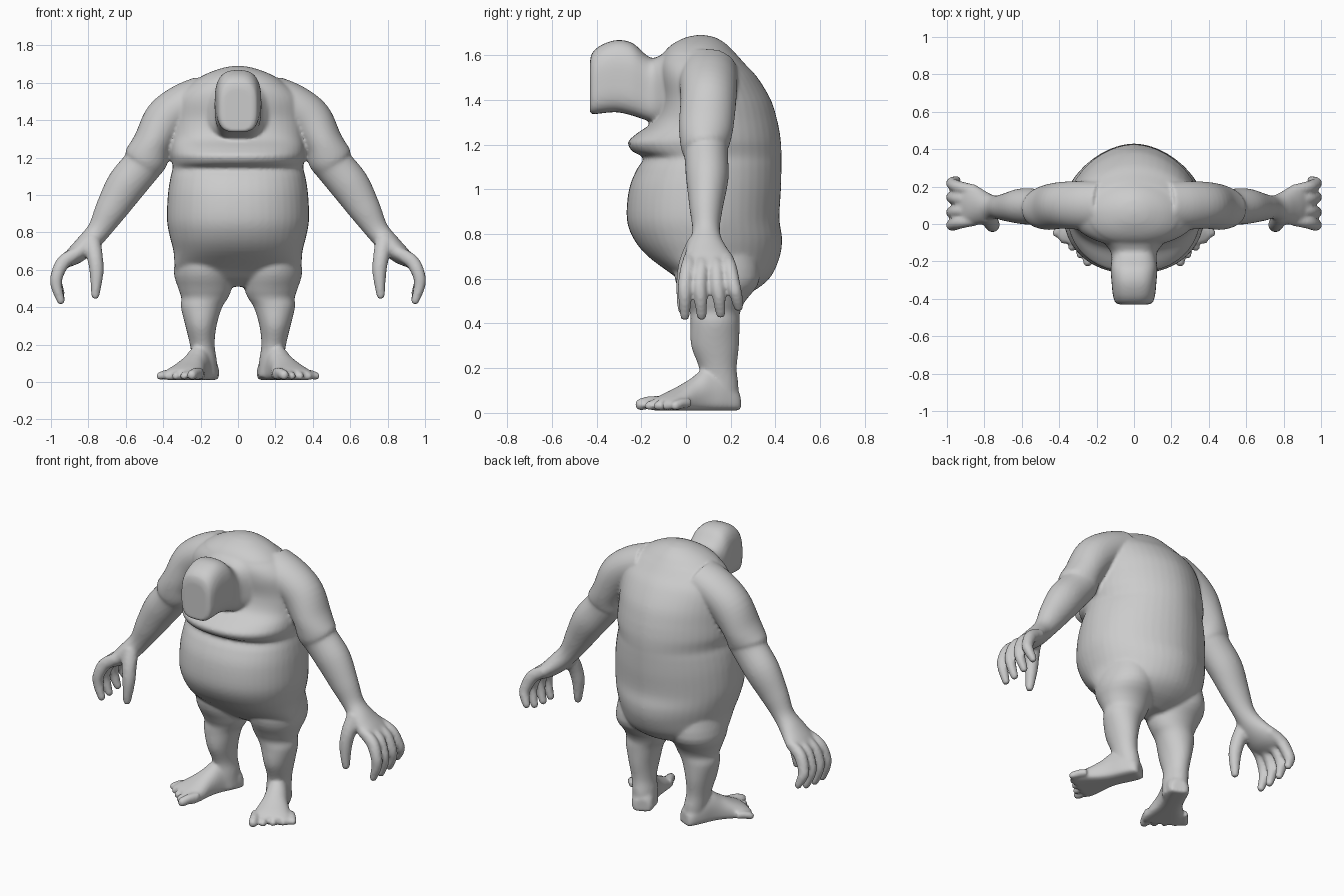
import bpy, bmesh
from math import sin, cos, pi, radians
from mathutils import Vector as V

if "Cube" in bpy.data.objects:
    bpy.data.objects.remove(bpy.data.objects["Cube"])

bm = bmesh.new()


def spline(rows, n=5):
    """Catmull-Rom interpolation through rows of numbers."""
    out = []
    for i in range(len(rows) - 1):
        p = [rows[max(0, min(len(rows) - 1, i + k))] for k in (-1, 0, 1, 2)]
        for j in range(n):
            t = j / n
            out.append([b + .5 * t * (c - a + t * (2 * a - 5 * b + 4 * c - d + t * (3 * (b - c) + d - a)))
                        for a, b, c, d in zip(*p)])
    return out + [list(rows[-1])]


def ring(c, ax, ay, rx, front, back, ef=2.0, eb=2.0, n=48):
    """Superellipse section with separate depth on the -ay and +ay sides."""
    pts = []
    for i in range(n):
        a = 2 * pi * i / n
        co, si = cos(a), sin(a)
        e, r = (eb, back) if si > 0 else (ef, front)
        x = abs(co) ** (2 / e) * (1 if co > 0 else -1)
        y = abs(si) ** (2 / e) * (1 if si > 0 else -1)
        pts.append(c + ax * rx * x + ay * r * y)
    return pts


def loft(rings):
    loops = [[bm.verts.new(p) for p in r] for r in rings]
    faces = [bm.faces.new(loops[0]), bm.faces.new(loops[-1])]
    n = len(loops[0])
    for a, b in zip(loops, loops[1:]):
        for i in range(n):
            faces.append(bm.faces.new((a[i], a[(i + 1) % n], b[(i + 1) % n], b[i])))
    bmesh.ops.recalc_face_normals(bm, faces=faces)


def limb(rows, side, up=V((0, 1, 0)), n=24):
    """Tube through rows of (x, y, z, radius across, radius along up), mirrored by side."""
    rows = spline(rows)
    pts = [V((r[0] * side, r[1], r[2])) for r in rows]
    rings = []
    for i, r in enumerate(rows):
        t = pts[min(i + 1, len(pts) - 1)] - pts[max(i - 1, 0)]
        ax = t.cross(up).normalized()
        ay = ax.cross(t).normalized()
        rings.append(ring(pts[i], ax, ay, r[3], r[4], r[4], n=n))
    # rounded tip
    t.normalize()
    for k in (.6, .95):
        q = (1 - k * k) ** .5
        rings.append(ring(pts[-1] + t * r[3] * k, ax, ay, r[3] * q, r[4] * q, r[4] * q, n=n))
    loft(rings)


X, Y, Z = V((1, 0, 0)), V((0, 1, 0)), V((0, 0, 1))

# torso: z, half width, front y, back y
torso = [(.51, .15, .08, .22), (.55, .29, .02, .31), (.61, .335, -.05, .38), (.7, .345, -.17, .42),
         (.78, .365, -.235, .43), (.87, .38, -.265, .418), (1.0, .375, -.255, .425), (1.09, .362, -.22, .427),
         (1.14, .35, -.19, .427), (1.17, .352, -.24, .427), (1.21, .36, -.26, .425), (1.25, .36, -.22, .42),
         (1.31, .355, -.14, .408), (1.4, .35, -.11, .38), (1.5, .34, -.12, .32), (1.56, .3, -.12, .265),
         (1.61, .235, -.1, .22), (1.65, .165, -.06, .18), (1.68, .08, 0, .13), (1.69, .02, .05, .08)]
rings = []
for z, w, f, b in spline(torso, 4):
    cy = .08 if z < 1.6 else (f + b) / 2
    rings.append(ring(V((0, cy, z)), X, Y, w, cy - f, b - cy, 2.25, 1.85))
loft(rings)

# head and neck: y, half width, low z, high z
head = [(-.43, .08, 1.345, 1.57), (-.42, .1, 1.335, 1.61), (-.38, .113, 1.34, 1.645), (-.31, .12, 1.345, 1.668),
        (-.24, .125, 1.33, 1.655), (-.18, .12, 1.31, 1.603), (-.14, .13, 1.3, 1.588), (-.06, .19, 1.3, 1.63),
        (.04, .22, 1.3, 1.65)]
rings = []
for y, w, lo, hi in spline(head, 4):
    h = (hi - lo) / 2
    rings.append(ring(V((0, y, lo + h)), X, Z, w, h, h, 3.6, 2.8))
loft(rings)

for s in (1, -1):
    # arm and palm
    limb([(.18, .1, 1.53, .11, .13), (.29, .1, 1.48, .115, .13), (.385, .1, 1.40, .12, .125),
          (.455, .09, 1.28, .105, .122), (.49, .085, 1.2, .117, .11), (.515, .09, 1.155, .106, .098),
          (.6, .095, 1.05, .105, .095), (.68, .09, .92, .085, .075), (.745, .09, .81, .062, .062),
          (.81, .09, .735, .058, .09), (.87, .1, .68, .05, .112), (.92, .1, .645, .035, .115)], s, n=36)
    # fingers: base y, mid y, tip y, drop
    for y0, y1, y2, dz in ((.02, -.005, -.005, 0), (.075, .062, .07, 0), (.13, .14, .155, .01), (.18, .212, .235, .04)):
        limb([(.85, y0, .695, .033, .03), (.93, (y0 + y1) / 2, .645, .038, .033), (.968, y1, .57, .034, .032),
              (.97, (y1 + y2) / 2, .51 + dz / 2, .031, .029), (.947, y2, .435 + dz, .022, .023)], s, n=16)
    # thumb
    limb([(.785, .05, .76, .05, .045), (.765, .01, .67, .043, .042), (.756, -.008, .58, .037, .036),
          (.763, -.015, .465, .023, .024)], s, n=16)

    # leg: z, centre x, centre y, half width, half depth
    leg = [(.78, .18, .12, .13, .18), (.6, .185, .14, .158, .19), (.5, .177, .13, .142, .135),
           (.45, .178, .13, .125, .112), (.4, .195, .13, .11, .11), (.3, .198, .13, .083, .107),
           (.2, .191, .143, .066, .084), (.12, .18, .15, .066, .085), (.03, .172, .155, .065, .08)]
    loft([ring(V((s * x, y, z)), X, Y, w, d, d) for z, x, y, w, d in spline(leg, 4)])

    # foot: distance from heel, half width, height
    a = radians(25)
    d, p = V((s * sin(a), -cos(a), 0)), V((-s * cos(a), -sin(a), 0))
    heel = V((s * .165, .19, .01))
    foot = [(-.045, .045, .08), (-.02, .062, .12), (.05, .068, .18), (.12, .068, .185), (.18, .077, .145),
            (.25, .1, .105), (.31, .117, .075), (.345, .112, .055)]
    loft([ring(heel + d * u + Z * h * .35, p, Z, w, h * .35, h * .65, 4, 2) for u, w, h in spline(foot, 4)])

    # toes
    for i in range(5):
        v = .092 - .049 * i
        r = .027 if i == 0 else .0215
        base = heel + p * v + d * (.29 - .012 * i) + Z * r
        tip = base + d * (.1 - .005 * i) - p * .006 * i
        rows = [(q.x * s, q.y, q.z + lift, r, r * 1.05)
                for q, lift in ((base, .012), (base.lerp(tip, .6), .01), (tip, 0))]
        limb(rows, s, up=Z, n=14)

# fuse the parts into one smooth skin
mesh = bpy.data.meshes.new("creature_body")
bm.to_mesh(mesh)
bm.free()
body = bpy.data.objects.new("creature_body", mesh)
bpy.context.collection.objects.link(body)
bpy.context.view_layer.objects.active = body
body.select_set(True)
fuse = body.modifiers.new("fuse", 'REMESH')
fuse.mode = 'VOXEL'
fuse.voxel_size = .01
fuse.use_smooth_shade = True
relax = body.modifiers.new("relax", 'SMOOTH')
relax.factor = .5
relax.iterations = 5
for m in ("fuse", "relax"):
    bpy.ops.object.modifier_apply(modifier=m)
bpy.ops.object.shade_smooth()
